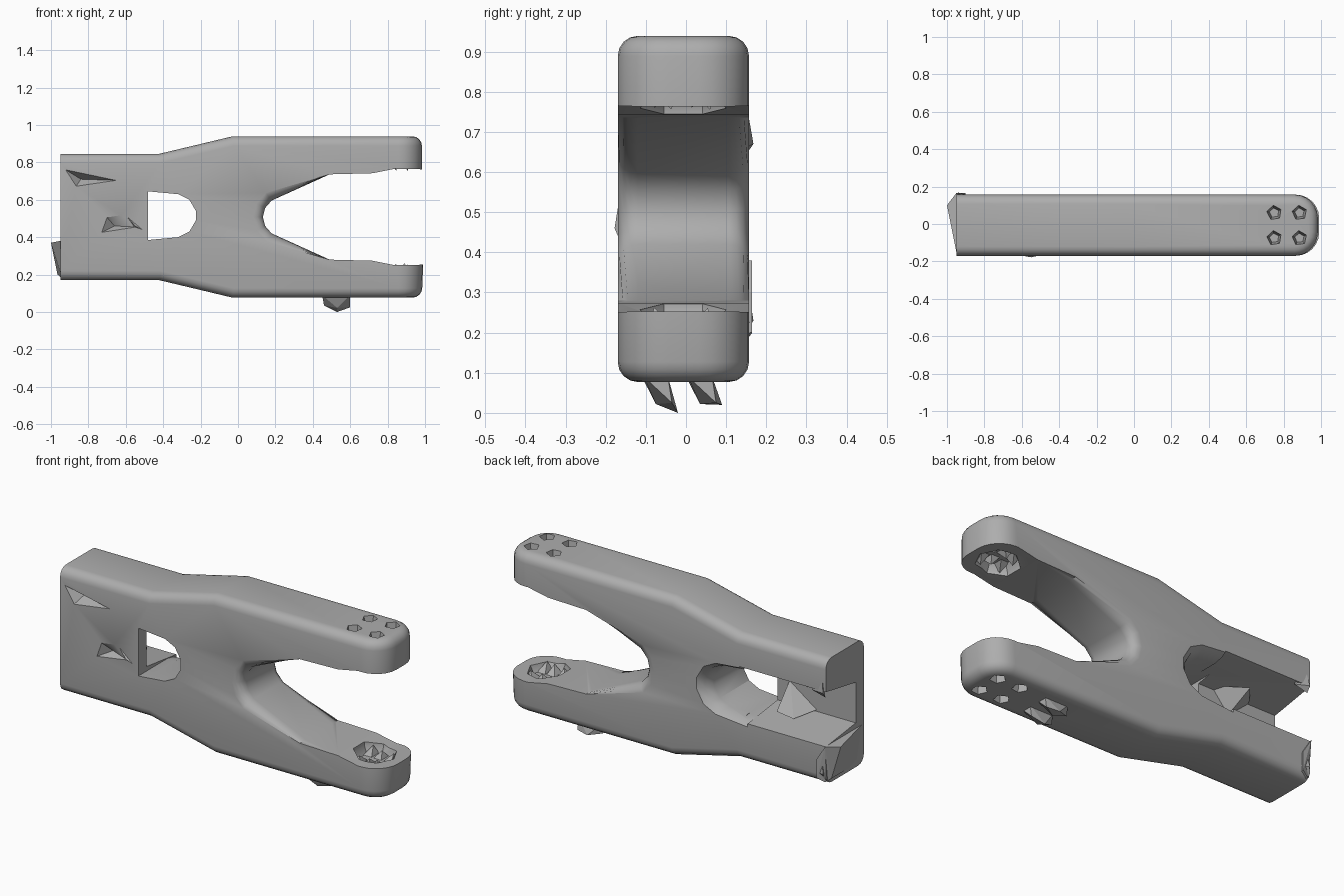
import bpy, bmesh, math, random
from mathutils import Vector

random.seed(4)
cube = bpy.data.objects.get("Cube")
if cube:
    bpy.data.objects.remove(cube)

grey = bpy.data.materials.new("plain grey")
grey.use_nodes = True
GREY = (0.42, 0.42, 0.42, 1)
grey.diffuse_color = GREY
grey.node_tree.nodes["Principled BSDF"].inputs["Base Color"].default_value = GREY


def finish(bm, name):
    bmesh.ops.recalc_face_normals(bm, faces=bm.faces)
    mesh = bpy.data.meshes.new(name)
    bm.to_mesh(mesh)
    bm.free()
    mesh.materials.append(grey)
    obj = bpy.data.objects.new(name, mesh)
    bpy.context.collection.objects.link(obj)
    return obj


def loft(rings):
    """Closed solid through rings of matching points."""
    bm = bmesh.new()
    loops = [[bm.verts.new(p) for p in ring] for ring in rings]
    n = len(loops[0])
    for a, b in zip(loops, loops[1:]):
        for i in range(n):
            j = (i + 1) % n
            bm.faces.new((a[i], a[j], b[j], b[i]))
    bm.faces.new(loops[0])
    bm.faces.new(loops[-1])
    bmesh.ops.recalc_face_normals(bm, faces=bm.faces)
    return bm


def hull(points, name):
    bm = bmesh.new()
    for p in points:
        bm.verts.new(p)
    bmesh.ops.convex_hull(bm, input=bm.verts)
    return finish(bm, name)


def box(lo, hi, name):
    return hull([(x, y, z) for x in (lo[0], hi[0]) for y in (lo[1], hi[1])
                 for z in (lo[2], hi[2])], name)


def cut(obj, cutter):
    cutter.hide_render = True
    mod = obj.modifiers.new("cut", 'BOOLEAN')
    mod.operation = 'DIFFERENCE'
    mod.solver = 'EXACT'
    mod.object = cutter
    bpy.context.view_layer.objects.active = obj
    bpy.ops.object.modifier_apply(modifier=mod.name)
    bpy.data.objects.remove(cutter)


# Forked body: lower half outline, then the mirrored upper half
FRONT, BACK, MID = -0.17, 0.157, 0.508
lower = [(-0.95, 0.17), (-0.42, 0.17), (-0.03, 0.077), (0.983, 0.077),
         (0.99, 0.253), (0.84, 0.25), (0.72, 0.274), (0.49, 0.28),
         (0.18, 0.42), (0.145, 0.46)]
upper = [(min(x, 0.983), 2 * MID - z) for x, z in reversed(lower)]
outline = lower + [(0.133, MID)] + upper
bm = loft([[(x, y, z) for x, z in outline] for y in (FRONT, BACK)])

# Round the jaw ends in plan
tips = [e for e in bm.edges if all(v.co.x > 0.97 for v in e.verts)
        and abs(e.verts[0].co.y - e.verts[1].co.y) < 0.01]
bmesh.ops.bevel(bm, geom=tips, offset=0.125, segments=6, profile=0.5,
                affect='EDGES', clamp_overlap=False)
bm.normal_update()


def is_soft(e):
    if len(e.link_faces) != 2 or e.calc_face_angle(0) < math.radians(50):
        return False
    if all(v.co.x < -0.94 for v in e.verts):
        return False
    return not all(v.co.x > 0.48 and 0.2 < v.co.z < 0.8 for v in e.verts)


# Soften the long outer edges and the throat
bmesh.ops.bevel(bm, geom=[e for e in bm.edges if is_soft(e)], offset=0.05,
                segments=4, profile=0.5, affect='EDGES', clamp_overlap=False)
body = finish(bm, "fork_body")

# Window through the web, flared at the back
window = [(-0.48, 0.385), (-0.32, 0.40), (-0.26, 0.43), (-0.225, 0.49),
          (-0.225, 0.54), (-0.26, 0.60), (-0.32, 0.63), (-0.48, 0.645)]


def window_ring(y, s):
    return [(-0.48 + (x + 0.48) * s, y, MID + (z - MID) * s) for x, z in window]


cut(body, finish(loft([window_ring(-0.3, 1), window_ring(0.08, 1),
                       window_ring(0.13, 1.08), window_ring(0.2, 1.4)]),
                 "window_cutter"))

# Channel in the rear end, open to the back and the end
cut(body, hull([(x, y, z) for x in (-1.2, -0.43)
                for y, z in ((-0.1, 0.41), (-0.1, 0.63), (0.3, 0.36), (0.3, 0.70))],
               "channel_cutter"))

# Creased dents in the front panel
cut(body, hull([(-0.97, -0.2, 0.79), (-0.54, -0.2, 0.70), (-0.88, -0.2, 0.65),
                (-0.70, -0.2, 0.71), (-0.84, -0.12, 0.71)], "dent_cutter"))
cut(body, hull([(-0.73, -0.2, 0.54), (-0.46, -0.2, 0.45), (-0.78, -0.2, 0.40),
                (-0.60, -0.2, 0.56), (-0.66, -0.13, 0.46)], "dent_cutter"))

# Four pits on the outside of each jaw
for z, inward in ((2 * MID - 0.077, -1), (0.077, 1)):
    for x in (0.75, 0.885):
        for y in (-0.075, 0.06):
            rings = []
            for depth, r in ((-0.05, 0.04), (0.0, 0.04), (0.09, 0.026)):
                rings.append([(x + r * math.cos(a * math.tau / 5 + x * 9),
                               y + r * math.sin(a * math.tau / 5 + x * 9),
                               z + inward * depth) for a in range(5)])
            cut(body, finish(loft(rings), "pit_cutter"))

# Shallow gripping pockets on the inside of each jaw
for z, out in ((0.765, 1), (0.251, -1)):
    pocket = []
    for a in range(7):
        t = a * math.tau / 7
        pocket.append((0.83 + 0.11 * math.cos(t), 0.11 * math.sin(t) - 0.007))
    cut(body, finish(loft([[(0.83 + (x - 0.83) * s, y * s, z + out * d) for x, y in pocket]
                           for d, s in ((-0.06, 1), (0, 1), (0.035, 0.8))]),
                     "pocket_cutter"))
    # Rough teeth sitting in the pocket
    for x in (0.77, 0.83, 0.89):
        for y in (-0.055, 0.04):
            base = [(x + dx, y + dy, z + out * 0.045)
                    for dx in (-0.03, 0.03) for dy in (-0.04, 0.04)]
            peak = (x + random.uniform(-0.02, 0.02), y + random.uniform(-0.03, 0.03),
                    z - out * random.uniform(0.0, 0.012))
            hull(base + [peak], "jaw_tooth")

# Chipped end block on the lower rear corner
hull([(-0.94, -0.15, 0.18), (-0.94, 0.15, 0.18), (-0.965, 0.13, 0.20),
      (-1.0, 0.10, 0.37), (-0.95, 0.165, 0.38), (-0.95, -0.15, 0.38),
      (-0.90, 0.165, 0.30), (-0.90, 0.165, 0.20)], "end_chip")

# Broken panel fragments inside the channel and at the window edge
hull([(-0.72, -0.11, 0.42), (-0.50, -0.11, 0.40), (-0.55, -0.11, 0.54),
      (-0.58, 0.05, 0.43), (-0.66, 0.02, 0.40)], "channel_fragment")
hull([(-0.80, -0.11, 0.64), (-0.55, -0.11, 0.65), (-0.66, -0.11, 0.52),
      (-0.68, 0.04, 0.62)], "channel_fragment")
hull([(-0.62, -0.165, 0.54), (-0.49, -0.165, 0.43), (-0.57, -0.12, 0.42),
      (-0.55, -0.178, 0.46)], "front_splinter")

# Two small lugs under the lower jaw
for y, drop in ((-0.065, 0.0), (0.045, 0.02)):
    hull([(0.45, y - 0.045, 0.09), (0.60, y - 0.04, 0.09), (0.60, y + 0.02, 0.09),
          (0.46, y + 0.02, 0.09), (0.46, y + 0.01, 0.035), (0.53, y + 0.045, drop),
          (0.60, y + 0.03, 0.025), (0.53, y - 0.01, 0.022)], "under_lug")

# Thin raised flakes on the back at the rear end
for lo, hi in ((0.20, 0.36), (0.64, 0.79)):
    hull([(-0.94, BACK - 0.01, lo), (-0.94, 0.168, lo + 0.03), (-0.92, BACK - 0.01, hi),
          (-0.86, BACK - 0.01, lo + 0.02)], "back_flake")

bpy.ops.object.select_all(action='DESELECT')
body.select_set(True)
bpy.context.view_layer.objects.active = body
bpy.ops.object.shade_smooth_by_angle(angle=math.radians(32))
